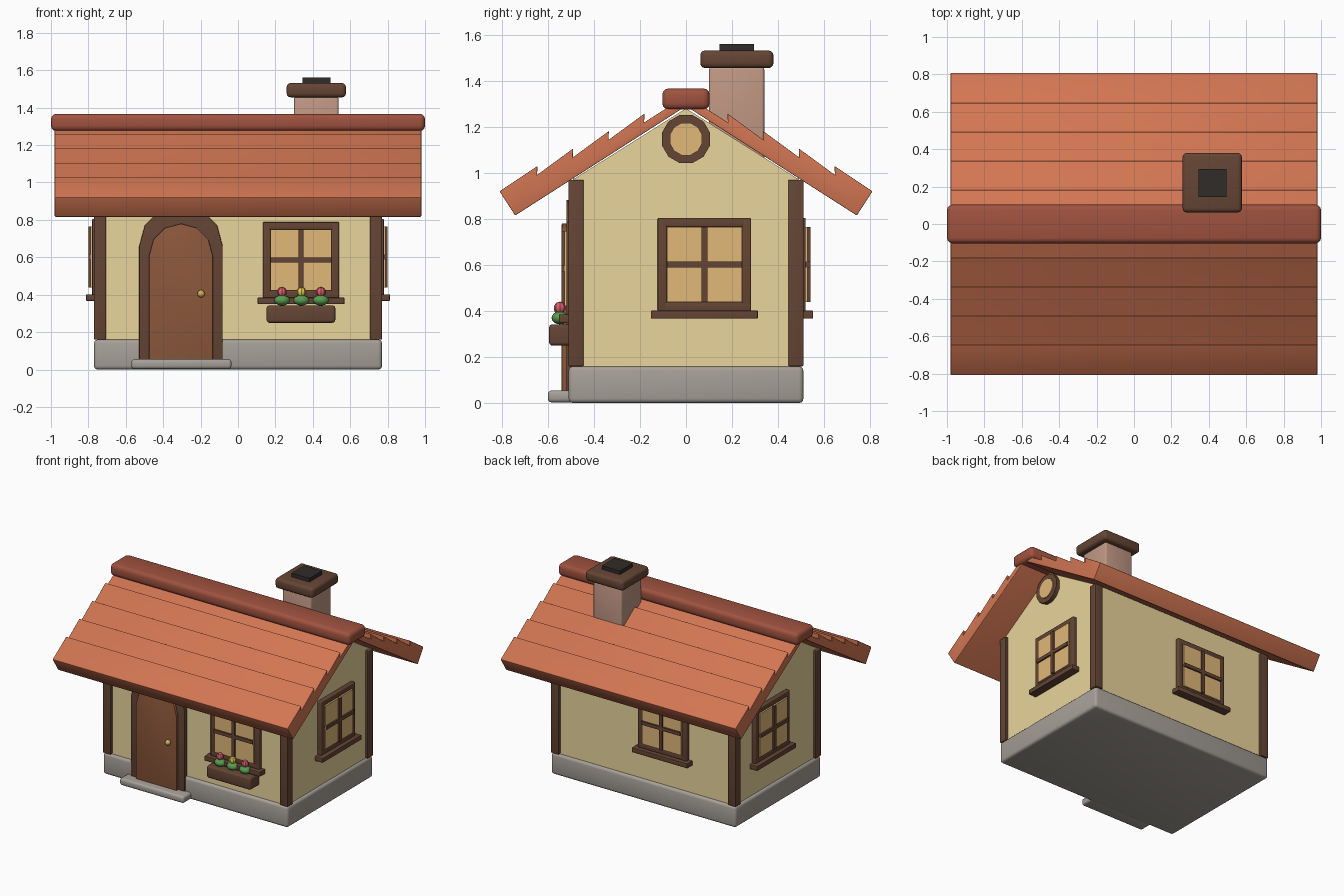
import bpy, bmesh
from math import radians, sin, cos, pi
from mathutils import Matrix, Vector

if "Cube" in bpy.data.objects:
    bpy.data.objects.remove(bpy.data.objects["Cube"])


def mat(name, r, g, b):
    m = bpy.data.materials.new(name)
    m.diffuse_color = (r, g, b, 1)
    m.use_nodes = True
    m.node_tree.nodes["Principled BSDF"].inputs["Base Color"].default_value = m.diffuse_color
    return m


WALL = mat("cream", 0.82, 0.66, 0.33)
WOOD = mat("dark_wood", 0.13, 0.06, 0.035)
DOOR = mat("door_wood", 0.27, 0.10, 0.045)
ROOF = mat("roof_tile", 0.64, 0.18, 0.085)
RIDGE = mat("ridge_tile", 0.35, 0.085, 0.05)
BRICK = mat("chimney_brick", 0.53, 0.31, 0.23)
STONE = mat("stone", 0.38, 0.35, 0.31)
GLASS = mat("warm_glass", 0.75, 0.48, 0.19)
SOOT = mat("soot", 0.03, 0.025, 0.022)
BRASS = mat("brass", 0.65, 0.45, 0.1)
LEAF = mat("leaf", 0.1, 0.33, 0.08)
PINK = mat("pink", 0.75, 0.12, 0.17)
YELLOW = mat("yellow", 0.8, 0.6, 0.08)


def finish(name, bm, m, bevel=0.0, world=Matrix()):
    bmesh.ops.recalc_face_normals(bm, faces=bm.faces)
    if bevel:
        edges = [e for e in bm.edges if e.calc_face_angle(0) > radians(35)]
        bmesh.ops.bevel(bm, geom=edges, offset=bevel, segments=3, profile=0.5,
                        affect='EDGES', clamp_overlap=True)
    me = bpy.data.meshes.new(name)
    bm.to_mesh(me)
    bm.free()
    ob = bpy.data.objects.new(name, me)
    ob.matrix_world = world
    me.materials.append(m)
    bpy.context.collection.objects.link(ob)
    return ob


def box(name, x, y, z, m, bevel=0.0, world=Matrix()):
    """Box from (min, max) pairs."""
    bm = bmesh.new()
    bmesh.ops.create_cube(bm, size=1)
    for v in bm.verts:
        v.co = Vector((p[0] if c < 0 else p[1] for c, p in zip(v.co, (x, y, z))))
    return finish(name, bm, m, bevel, world)


def prism(name, pts, a, b, axis, m, bevel=0.0, world=Matrix()):
    """Extrude a profile along x (pts are y,z) or along y (pts are x,z)."""
    bm = bmesh.new()
    at = (lambda p, d: (d, *p)) if axis == 'x' else (lambda p, d: (p[0], d, p[1]))
    f = bm.faces.new([bm.verts.new(at(p, a)) for p in pts])
    ext = bmesh.ops.extrude_face_region(bm, geom=[f])
    vs = [g for g in ext['geom'] if isinstance(g, bmesh.types.BMVert)]
    bmesh.ops.translate(bm, verts=vs, vec=Vector(at((0, 0), b - a)))
    return finish(name, bm, m, bevel, world)


def ball(name, loc, r, m, seg=12):
    bm = bmesh.new()
    bmesh.ops.create_uvsphere(bm, u_segments=seg, v_segments=seg * 2 // 3, radius=1)
    return finish(name, bm, m, 0, Matrix.LocRotScale(loc, None, r))


# Base, walls and corner posts
box("foundation", (-.77, .77), (-.51, .51), (0, .16), STONE, .02)
box("walls", (-.75, .75), (-.49, .49), (.15, .975), WALL)
prism("gable", [(-.485, .975), (.485, .975), (0, 1.28)], -.75, .75, 'x', WALL)
for sx in (-1, 1):
    for sy in (-1, 1):
        box("corner_post", sorted((sx * .705, sx * .77)), sorted((sy * .445, sy * .51)),
            (.16, .97), WOOD, .005)

# Roof halves: flat underside, five overlapping rows on top
for s, side in ((-1, "front"), (1, "back")):
    prof = [(0, 1.29), (.742, .815)]
    for i in range(5):
        y, z = .81 - .155 * i, .92 + .076 * i
        if i:
            y, z = y - .008, z - .005
        prof += [(y, z), (.645 - .155 * i, 1.03 + .076 * i)]
    prof[-1] = (0, 1.335)
    prism("roof_" + side, [(s * y, z) for y, z in prof], -.98, .98, 'x', ROOF, .004)
box("ridge_cap", (-1, 1), (-.103, .103), (1.275, 1.367), RIDGE, .028)

# Chimney
box("chimney", (.30, .537), (.10, .34), (1.02, 1.46), BRICK, .012)
box("chimney_cap", (.26, .577), (.062, .38), (1.455, 1.532), WOOD, .022)
box("chimney_flue", (.344, .494), (.145, .295), (1.50, 1.56), SOOT)


# Arched door
def arch(r, cz, n=6):
    return [(-r, .05), (r, .05)] + [(r * cos(pi * i / n), cz + r * sin(pi * i / n))
                                    for i in range(n + 1)]


door_at = Matrix.Translation((-.305, 0, 0))
prism("door_frame", arch(.223, .66), -.52, -.47, 'y', WOOD, .004, door_at)
prism("door", arch(.17, .61), -.54, -.48, 'y', DOOR, .004, door_at)
ball("door_knob", (-.197, -.553, .405), (.02, .02, .02), BRASS)
box("door_step", (-.57, -.035), (-.6, -.42), (.003, .055), STONE, .016)


# Windows: built facing -y around the wall surface, then placed
def window(name, x, y, z, turn):
    w = Matrix.Translation((x, y, z)) @ Matrix.Rotation(radians(turn), 4, 'Z')
    o, i = .203, .163
    for s in (-1, 1):
        box(name + "_frame_side", sorted((s * o, s * i)), (-.03, .02), (-o, o), WOOD, .006, w)
        box(name + "_frame_rail", (-o, o), (-.03, .02), sorted((s * o, s * i)), WOOD, .006, w)
    box(name + "_glass", (-i, i), (-.038, .01), (-i, i), GLASS, 0, w)
    box(name + "_bar_upright", (-.013, .013), (-.05, .01), (-i, i), WOOD, 0, w)
    box(name + "_bar_across", (-i, i), (-.05, .01), (-.013, .013), WOOD, 0, w)
    box(name + "_sill", (-.232, .232), (-.062, .01), (-.235, -.2), WOOD, .004, w)


window("front_window", .337, -.49, .585, 0)
window("right_window", .75, .08, .602, 90)
window("left_window", -.75, .08, .602, -90)
window("back_window", -.165, .49, .602, 180)

# Round gable windows
for s in (-1, 1):
    for part, r, d, m in (("frame", .108, .78, WOOD), ("glass", .073, .787, GLASS)):
        pts = [(r * cos(pi * k / 6 + pi / 12), 1.147 + r * sin(pi * k / 6 + pi / 12))
               for k in range(12)]
        prism("gable_window_" + part, pts, s * .74, s * d, 'x', m)

# Flower box with plants
box("flower_box", (.153, .52), (-.595, -.48), (.25, .342), WOOD, .014)
for k, m in enumerate((PINK, YELLOW, PINK)):
    x = .235 + .104 * k
    ball("leaves", (x, -.548, .37), (.043, .036, .028), LEAF)
    ball("flower", (x, -.548, .415), (.026, .026, .026), m, 8)

# Smooth the bevels, keep the edges sharp
for ob in bpy.context.scene.objects:
    ob.select_set(True)
    bpy.context.view_layer.objects.active = ob
bpy.ops.object.shade_smooth_by_angle(angle=radians(35))
